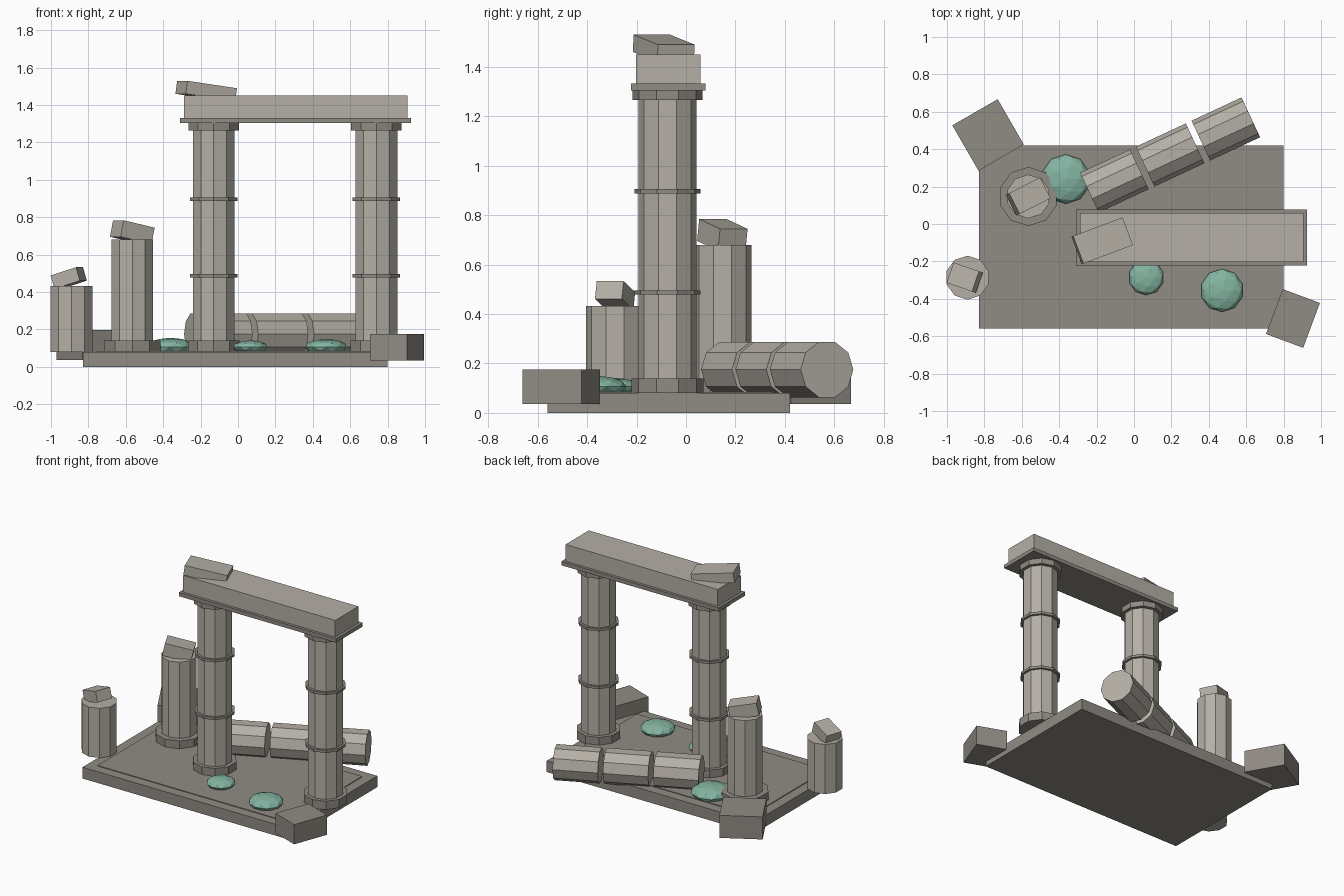
import bpy
from math import radians

cube = bpy.data.objects.get("Cube")
if cube:
    bpy.data.objects.remove(cube, do_unlink=True)


def material(name, rgb):
    m = bpy.data.materials.new(name)
    m.use_nodes = True
    m.diffuse_color = (*rgb, 1)
    m.node_tree.nodes["Principled BSDF"].inputs["Base Color"].default_value = (*rgb, 1)
    return m


light = material("light_stone", (0.46, 0.43, 0.38))
dark = material("dark_stone", (0.28, 0.26, 0.23))
moss = material("moss_green", (0.23, 0.46, 0.36))


def finish(name, mat):
    o = bpy.context.object
    o.name = name
    o.data.materials.append(mat)
    return o


def box(name, center, size, mat, tilt=0, turn=0):
    bpy.ops.mesh.primitive_cube_add(size=1, location=center,
                                    rotation=(0, radians(tilt), radians(turn)))
    o = finish(name, mat)
    o.scale = size
    return o


def drum(name, x, y, z0, z1, radius, mat):
    bpy.ops.mesh.primitive_cylinder_add(vertices=10, radius=radius, depth=z1 - z0,
                                        location=(x, y, (z0 + z1) / 2))
    return finish(name, mat)


R = 0.1175      # shaft radius
FLOOR = 0.085

# Floor slab with a slightly raised inner pavement
box("floor_slab", (-0.015, -0.07, 0.04), (1.63, 0.98, 0.08), dark)
box("pavement", (-0.015, -0.07, 0.08), (1.49, 0.84, 0.01), dark)

# Two whole columns with base, joint rings and capital
for side, x in (("right", -0.13), ("left", 0.74)):
    y = -0.075
    drum(side + "_column_shaft", x, y, FLOOR, 1.3, R, light)
    drum(side + "_column_base", x, y, 0.08, 0.14, 0.145, dark)
    drum(side + "_column_capital", x, y, 1.265, 1.305, 0.142, dark)
    for i, z in enumerate((0.487, 0.897)):
        drum(f"{side}_column_ring_{i + 1}", x, y, z - 0.009, z + 0.009, 0.134, dark)

# Lintel across the columns
box("lintel_plate", (0.308, -0.072, 1.318), (1.235, 0.3, 0.027), dark)
box("lintel_beam", (0.308, -0.072, 1.39), (1.195, 0.26, 0.12), light)

# Broken columns
drum("broken_column_base", -0.565, 0.147, 0.08, 0.14, 0.158, dark)
drum("broken_column_shaft", -0.565, 0.147, FLOOR, 0.68, R, light)
drum("stump_shaft", -0.89, -0.287, 0.08, 0.432, R, light)

# Loose stones on top of the beam and broken columns
box("beam_stone", (-0.17, -0.09, 1.475), (0.285, 0.158, 0.07), light, 8, 20.5)
box("broken_column_stone", (-0.565, 0.147, 0.72), (0.19, 0.125, 0.09), light, 12, 27)
box("stump_stone", (-0.905, -0.287, 0.475), (0.15, 0.115, 0.075), light, -17, -19)

# Fallen column in three drums
for i in range(3):
    d = drum(f"fallen_drum_{i + 1}", -0.105 + 0.298 * i, 0.23 + 0.139 * i,
             0.0275, 0.3225, R, light)
    d.rotation_euler = (0, radians(90), radians(25))

# Rubble blocks at the corners
box("back_rubble_block", (-0.78, 0.476, 0.116), (0.28, 0.28, 0.16), dark, 0, 30)
box("front_rubble_block", (0.85, -0.505, 0.105), (0.212, 0.256, 0.14), dark, 0, -20.5)

# Moss mounds
for i, (x, y, r) in enumerate(((-0.365, 0.24, 0.132), (0.065, -0.285, 0.095),
                               (0.47, -0.355, 0.115))):
    bpy.ops.mesh.primitive_ico_sphere_add(subdivisions=2, radius=r, location=(x, y, 0.107))
    finish(f"moss_mound_{i + 1}", moss).scale.z = 0.37
